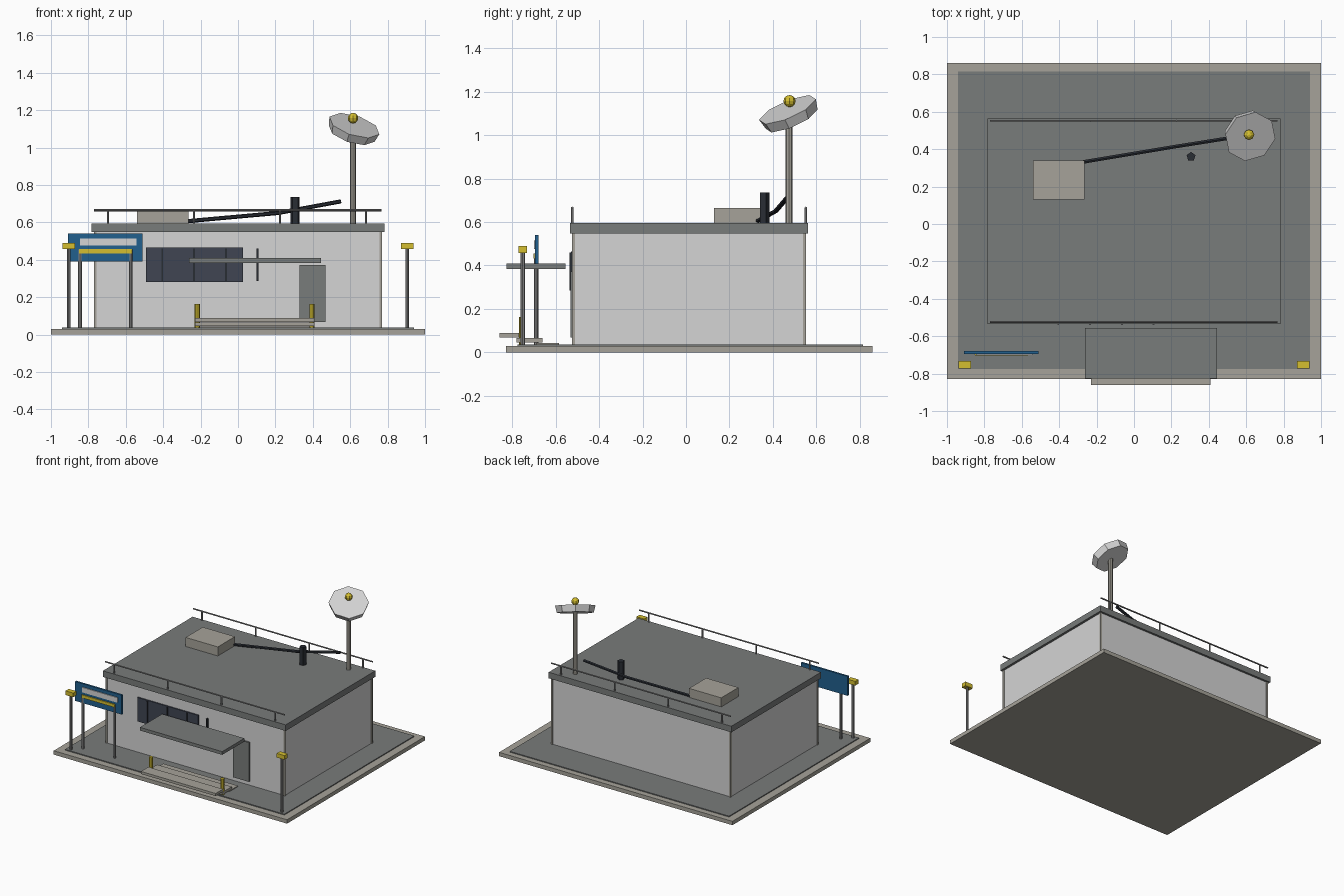
import bpy
from mathutils import Vector

cube = bpy.data.objects.get("Cube")
if cube:
    bpy.data.objects.remove(cube, do_unlink=True)


def material(name, r, g, b):
    m = bpy.data.materials.new(name)
    m.use_nodes = True
    m.diffuse_color = (r, g, b, 1)
    m.node_tree.nodes["Principled BSDF"].inputs["Base Color"].default_value = (r, g, b, 1)
    return m


WALL = material("pale_wall", .66, .66, .66)
ROOF = material("dark_grey", .19, .2, .197)
STONE = material("warm_concrete", .38, .365, .32)
METAL = material("metal_grey", .25, .25, .25)
BLUE = material("sign_blue", .015, .115, .27)
YELLOW = material("yellow", .66, .52, .03)
GLASS = material("dark_glass", .05, .06, .085)
CHARCOAL = material("charcoal", .022, .026, .034)


def finish(name, mat):
    ob = bpy.context.object
    ob.name = name
    ob.data.materials.append(mat)
    return ob


def box(name, mat, x, y, z):
    """Box from (min, max) ranges."""
    ranges = (x, y, z)
    bpy.ops.mesh.primitive_cube_add(size=1, location=[(a + b) / 2 for a, b in ranges])
    ob = finish(name, mat)
    for v in ob.data.vertices:
        v.co = [c * (b - a) for c, (a, b) in zip(v.co, ranges)]
    return ob


def rod(name, mat, start, end, r, sides=8, r_end=None):
    """Straight prism or cone between two points."""
    a, b = Vector(start), Vector(end)
    d = b - a
    bpy.ops.mesh.primitive_cone_add(vertices=sides, radius1=r, radius2=r if r_end is None else r_end,
                                    depth=d.length, location=(a + b) / 2)
    ob = finish(name, mat)
    if abs(d.x) + abs(d.y) > 1e-4:
        ob.rotation_euler = d.to_track_quat('Z', 'Y').to_euler()
    return ob


# Ground slab and paving
box("ground_slab", STONE, (-1, 1), (-.828, .86), (0, .03))
box("paving", ROOF, (-.94, .94), (-.775, .815), (.028, .037))

# Building shell with corner trims
box("walls", WALL, (-.765, .765), (-.52, .547), (.035, .552))
for sx in (-.763, .763):
    for sy in (-.518, .545):
        box("corner_trim", STONE, (sx - .007, sx + .007), (sy - .007, sy + .007), (.035, .55))
box("roof_slab", ROOF, (-.783, .783), (-.535, .563), (.548, .595))

# Roof railings along front and back
for y in (-.524, .552):
    rod("roof_rail", METAL, (-.77, y, .665), (.768, y, .665), .006, 6)
    for i in range(4):
        x = -.695 + .46 * i
        rod("rail_post", METAL, (x, y, .59), (x, y, .665), .006, 6)

# Roof equipment
box("roof_unit", STONE, (-.54, -.264), (.13, .34), (.59, .665))
rod("vent_pipe", CHARCOAL, (.305, .36, .59), (.305, .36, .735), .025, 5)
cable = [(-.27, .332, .606), (.215, .413, .65), (.55, .466, .712)]
for a, b in zip(cable, cable[1:]):
    rod("roof_cable", CHARCOAL, a, b, .011, 6)

# Mast with tilted dish and feed ball
centre = Vector((.615, .477, 1.096))
axis = Vector((.28, -.38, .88)).normalized()
rod("mast", STONE, (.615, .475, .59), (.615, .475, 1.09), .016)
rod("dish", WALL, centre - axis * .025, centre + axis * .025, .13, 8, .142)
bpy.ops.mesh.primitive_uv_sphere_add(segments=8, ring_count=6, radius=.028,
                                     location=(.615, .477, 1.157))
finish("feed_ball", YELLOW)

# Window band with mullions, and door
box("window_band", GLASS, (-.492, .028), (-.53, -.515), (.28, .465))
for i in range(4):
    x = -.405 + .17 * i
    box("mullion", CHARCOAL, (x - .005, x + .005), (-.536, -.515), (.285, .46))
box("door", ROOF, (.33, .467), (-.533, -.515), (.068, .372))

# Canopy and steps
box("canopy", ROOF, (-.262, .443), (-.826, -.555), (.383, .408))
for y0, y1, z0, z1 in ((-.86, -.77, .068, .088), (-.78, -.662, .046, .065), (-.69, -.585, .035, .043)):
    box("step", STONE, (-.23, .41), (y0, y1), (z0, z1))
for x in (-.218, .395):
    rod("bollard", YELLOW, (x, -.755, .035), (x, -.755, .163), .014)

# Sign board on two posts
box("sign_board", BLUE, (-.91, -.51), (-.695, -.68), (.39, .54))
box("sign_pale_stripe", WALL, (-.845, -.543), (-.701, -.694), (.475, .514))
box("sign_yellow_stripe", YELLOW, (-.85, -.567), (-.703, -.694), (.433, .456))
for x in (-.845, -.573):
    rod("sign_post", METAL, (x, -.69, .035), (x, -.69, .455), .01)

# Lamp posts at the front corners
for x in (-.905, .905):
    rod("lamp_post", METAL, (x, -.752, .035), (x, -.752, .46), .01)
    box("lamp_head", YELLOW, (x - .033, x + .033), (-.772, -.732), (.457, .489))
